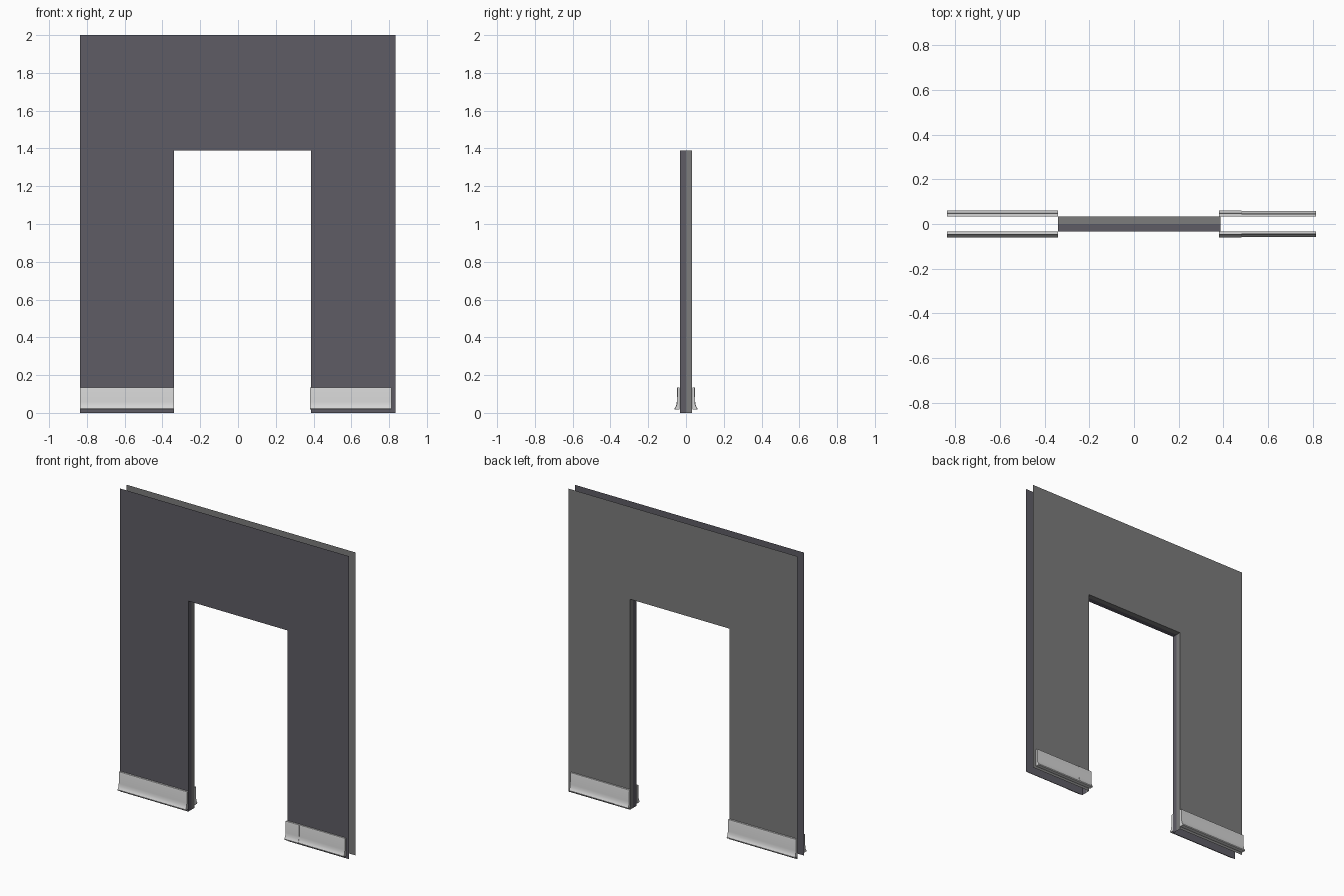
import bpy, bmesh

if "Cube" in bpy.data.objects:
    bpy.data.objects.remove(bpy.data.objects["Cube"])

def material(name, rgb):
    m = bpy.data.materials.new(name)
    m.diffuse_color = (*rgb, 1)
    m.use_nodes = True
    m.node_tree.nodes["Principled BSDF"].inputs["Base Color"].default_value = m.diffuse_color
    return m

DARK = material("dark slate", (0.112, 0.107, 0.130))
GREY = material("mid grey", (0.20, 0.20, 0.20))
LIGHT = material("light grey", (0.66, 0.66, 0.66))

X0, X1 = -0.837, 0.835          # outer wall edges
D0, D1 = -0.34, 0.386           # doorway edges
HEAD, TOP, HALF = 1.39, 2.0, 0.033

def finish(name, bm, mat):
    me = bpy.data.meshes.new(name)
    bm.to_mesh(me)
    bm.free()
    ob = bpy.data.objects.new(name, me)
    bpy.context.collection.objects.link(ob)
    me.materials.append(mat)
    return ob

def wall_half(name, side, mat):
    """Wall sheet with a doorway, plus its half of the doorway lining (open at outer edges)."""
    bm = bmesh.new()
    y = side * HALF

    def quad(pts):
        f = bm.faces.new([bm.verts.new(p) for p in pts])
        if side > 0:
            f.normal_flip()
    # sheet: left leg, right leg, lintel
    for a, b, lo, hi in ((X0, D0, 0, HEAD), (D1, X1, 0, HEAD),
                         (X0, D0, HEAD, TOP), (D0, D1, HEAD, TOP), (D1, X1, HEAD, TOP)):
        quad([(a, y, lo), (b, y, lo), (b, y, hi), (a, y, hi)])
    # lining: up the left jamb, across the head, down the right jamb
    path = [(D0, 0), (D0, HEAD), (D1, HEAD), (D1, 0)]
    for (xa, za), (xb, zb) in zip(path, path[1:]):
        quad([(xa, y, za), (xa, 0, za), (xb, 0, zb), (xb, y, zb)])
    bmesh.ops.remove_doubles(bm, verts=bm.verts, dist=1e-5)
    return finish(name, bm, mat)

wall_half("front_wall", -1, DARK)
wall_half("back_wall", 1, GREY)

# skirting profile: (distance from wall middle, height), curving out at the foot
PROFILE = [(0.034, 0.135), (0.044, 0.135), (0.046, 0.127), (0.0465, 0.06),
           (0.049, 0.044), (0.053, 0.032), (0.059, 0.023), (0.058, 0.017), (0.034, 0.017)]

def skirting(name, side, xa, xb, proud=0.0):
    bm = bmesh.new()
    rings = []
    for x in (xa, xb):
        rings.append([bm.verts.new((x, side * (d + (proud if d > 0.04 else 0)), z))
                      for d, z in PROFILE])
    n = len(PROFILE)
    for i in range(n):
        j = (i + 1) % n
        bm.faces.new((rings[0][i], rings[0][j], rings[1][j], rings[1][i]))
    for r in rings:
        bm.faces.new(r)
    bmesh.ops.recalc_face_normals(bm, faces=bm.faces)
    ob = finish(name, bm, LIGHT)
    bpy.ops.object.select_all(action='DESELECT')
    bpy.context.view_layer.objects.active = ob
    ob.select_set(True)
    bpy.ops.object.shade_smooth_by_angle(angle=0.7)

# skirting boards on both faces of each leg
for label, side in (("front", -1), ("back", 1)):
    skirting(label + "_left_skirting", side, X0, D0, 0.002)
    skirting(label + "_right_skirting_end", side, 0.381, 0.48, 0.002)
    skirting(label + "_right_skirting", side, 0.48, 0.813)
